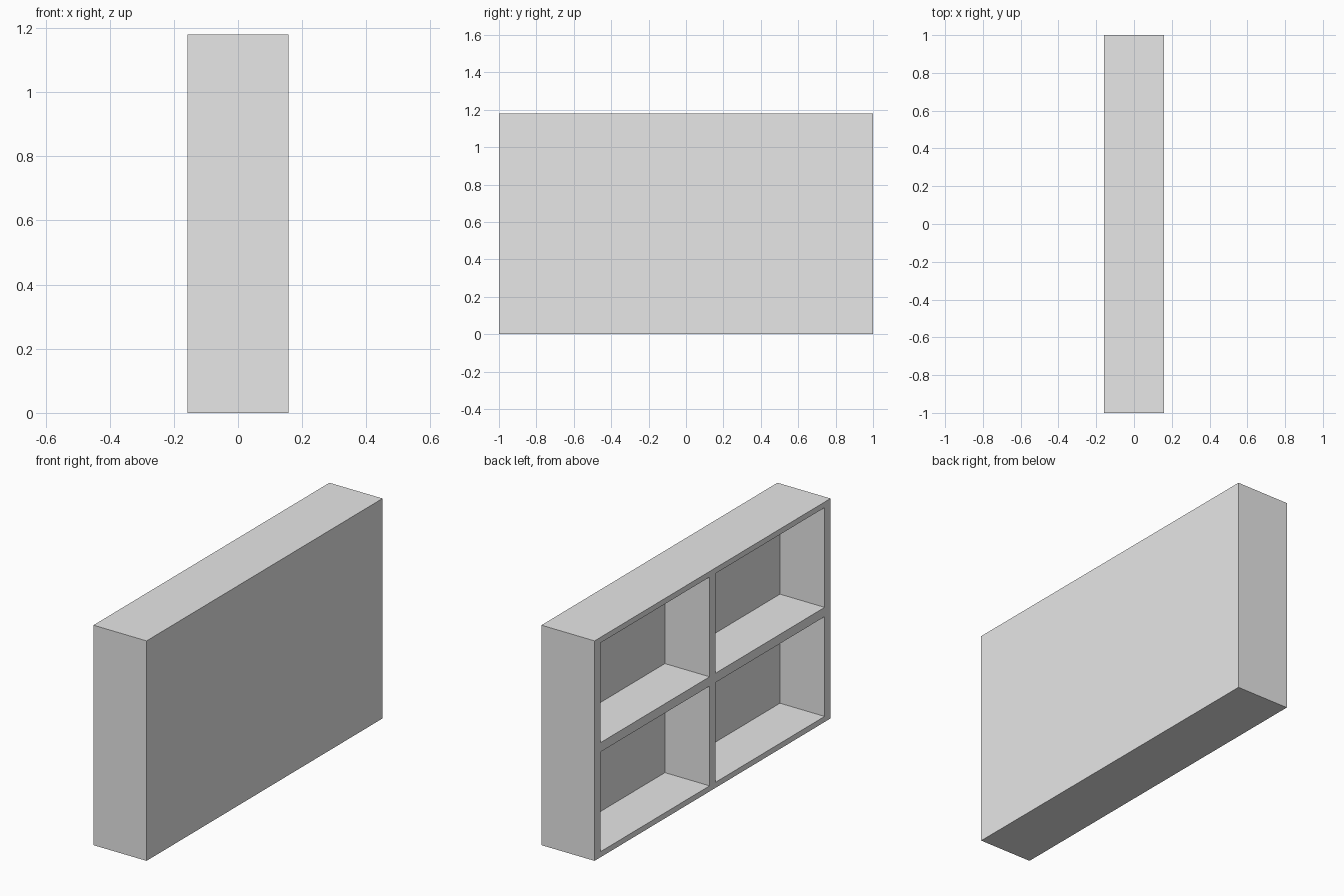
import bpy

cube = bpy.data.objects.get("Cube")
if cube:
    bpy.data.objects.remove(cube, do_unlink=True)

DEPTH, LENGTH, HEIGHT = 0.315, 2.0, 1.18
BACK = 0.05      # thickness of the closed side
SIDE = 0.05      # end walls
SLAB = 0.03      # top and bottom
DIVIDER = 0.05   # middle shelf and upright

grey = bpy.data.materials.new("light_grey")
grey.use_nodes = True
grey.diffuse_color = (0.8, 0.8, 0.8, 1)
grey.node_tree.nodes["Principled BSDF"].inputs["Base Color"].default_value = (0.8, 0.8, 0.8, 1)


def box(name, centre, size):
    bpy.ops.mesh.primitive_cube_add(size=1, location=centre)
    ob = bpy.context.object
    ob.name = name
    ob.scale = size
    bpy.ops.object.transform_apply(location=False, rotation=False, scale=True)
    ob.data.materials.append(grey)
    return ob


# Solid case, closed on the +x side
case = box("shelf_case", (0, 0, HEIGHT / 2), (DEPTH, LENGTH, HEIGHT))

# Four compartments hollowed out from the -x side
cell_y = (LENGTH - 2 * SIDE - DIVIDER) / 2
cell_z = (HEIGHT - 2 * SLAB - DIVIDER) / 2
for row in (-1, 1):
    for side in (-1, 1):
        cutter = box("compartment_cutter",
                     (-BACK, side * (cell_y + DIVIDER) / 2,
                      HEIGHT / 2 + row * (cell_z + DIVIDER) / 2),
                     (DEPTH, cell_y, cell_z))
        cut = case.modifiers.new("compartment", "BOOLEAN")
        cut.operation = "DIFFERENCE"
        cut.solver = "EXACT"
        cut.object = cutter
        bpy.context.view_layer.objects.active = case
        bpy.ops.object.modifier_apply(modifier=cut.name)
        bpy.data.objects.remove(cutter, do_unlink=True)
